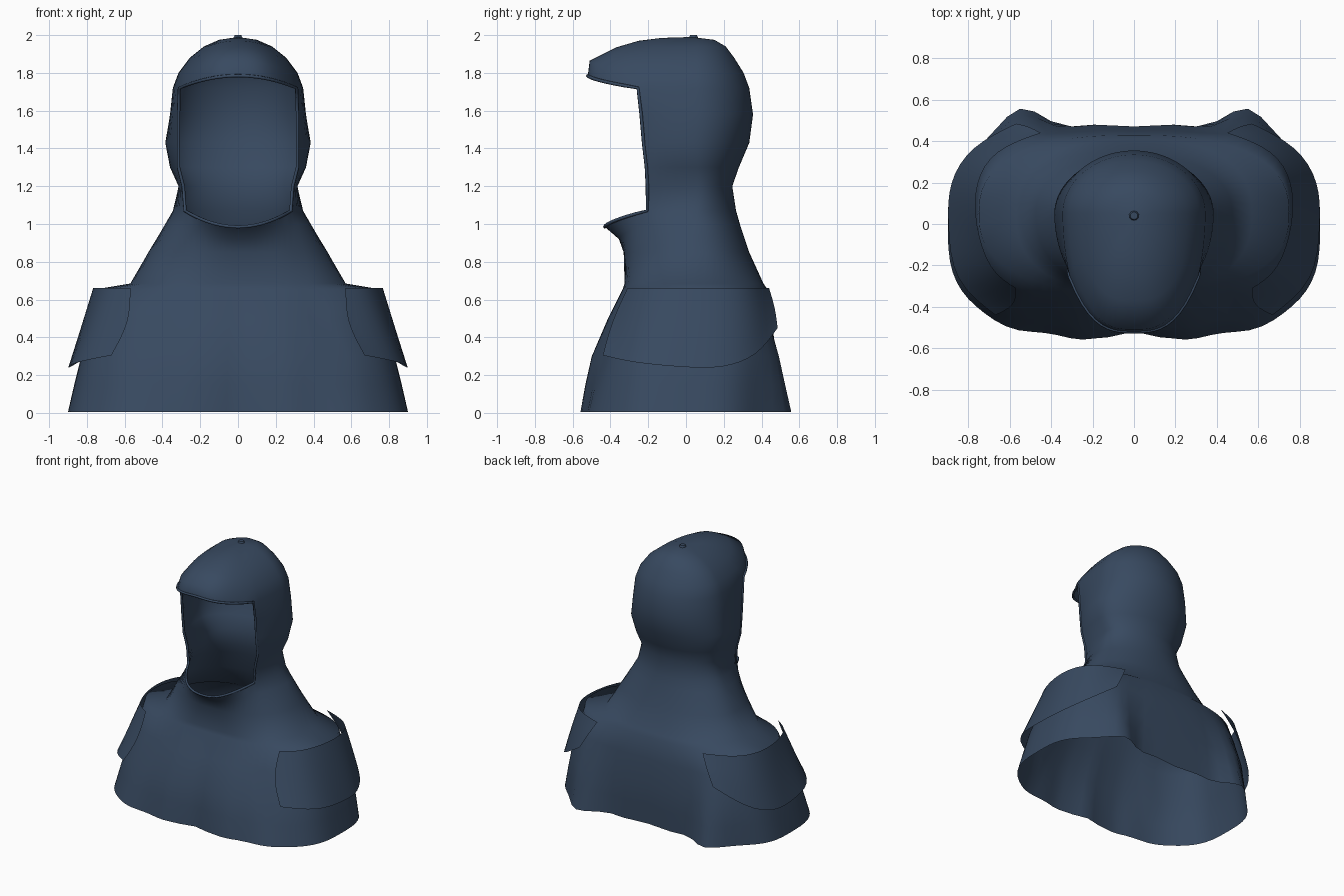
import bpy, bmesh, math

if "Cube" in bpy.data.objects:
    bpy.data.objects.remove(bpy.data.objects["Cube"])

navy = bpy.data.materials.new("navy cloth")
navy.diffuse_color = (0.039, 0.067, 0.117, 1)
navy.use_nodes = True
navy.node_tree.nodes["Principled BSDF"].inputs["Base Color"].default_value = navy.diffuse_color

FRONT, ARC = 10, 26         # columns across the front panel and around the side


def finish(bm, name, mirror=True, angle=80):
    me = bpy.data.meshes.new(name)
    bmesh.ops.recalc_face_normals(bm, faces=bm.faces)
    bm.to_mesh(me)
    bm.free()
    me.materials.append(navy)
    ob = bpy.data.objects.new(name, me)
    bpy.context.collection.objects.link(ob)
    bpy.ops.object.select_all(action='DESELECT')
    ob.select_set(True)
    bpy.context.view_layer.objects.active = ob
    bpy.ops.object.shade_smooth_by_angle(angle=math.radians(angle))
    if mirror:
        ob.modifiers.new("mirror", 'MIRROR').merge_threshold = 0.002
    return ob


def bump(x, centre, width):
    return math.exp(-((x - centre) / width) ** 2)


def half_ring(z, w, yb, xe, ye, yf, lift=0):
    """Half of a cross-section: front panel up to (xe, ye), then round the side to the back."""
    p = 0.65 if z < 0.6 else min(1, 0.8 + 0.48 * (z - 0.655))   # squarer near the hem
    cy = 0.05 * min(1, z / 0.6)
    a = math.asin((xe / w) ** (1 / p))
    depth = (cy - ye) / math.cos(a) ** p
    pts = []
    for i in range(FRONT):
        s = i / FRONT
        pts.append([xe * s, ye + (yf - ye) * (1 - s ** 3), z + lift * (1 - s * s)])
    for i in range(ARC + 1):
        t = a + (math.pi - a) * i / ARC
        c = math.cos(t)
        y = cy + (yb - cy) * abs(c) ** p if c < 0 else cy - depth * c ** p
        pts.append([w * max(math.sin(t), 0) ** p, y, z])
    pts[0][0] = pts[-1][0] = 0
    # folds that fade out upward
    k = max(0, 1 - z / 0.66) ** 1.3
    for q in pts:
        x = q[0]
        if q[1] > 0.2:
            q[1] += k * (0.125 * bump(x, 0.55, 0.14) + 0.035 * bump(x, 0.12, 0.07)
                         - 0.01 * bump(x, 0, 0.05))
        elif q[1] < -0.2:
            q[1] += k * (0.03 * bump(x, 0, 0.08) - 0.015 * bump(x, 0.27, 0.08)
                         - 0.025 * bump(x, 0.6, 0.12))
    return pts


# cape: z, half width, back y, panel edge x, panel edge y, front y, front lift
CAPE = [
    (0.005, .90, .47, .62, -.47, -.55),
    (0.15, .867, .473, .57, -.445, -.53),
    (0.30, .83, .475, .52, -.42, -.50),
    (0.50, .76, .45, .42, -.36, -.415),
    (0.655, .75, .43, .38, -.30, -.335),
    (0.685, .57, .41, .34, -.285, -.325),
    (0.85, .475, .335, .32, -.245, -.33),
    (1.00, .385, .285, .30, -.215, -.355, -.08),
    (1.07, .345, .265, .28, -.205, -.43, -.085),
]
# sides of the face opening: z, half width, back y, edge y
SIDES = [(1.20, .315, .245, -.205), (1.30, .36, .28, -.21),
         (1.43, .385, .335, -.225), (1.58, .36, .355, -.238)]
# brim and crown: z, half width, back y, edge y, front y, front lift
CROWN = [
    (1.72, .345, .335, -.255, -.52, .065),
    (1.80, .315, .305, -.25, -.51, .065),
    (1.88, .255, .255, -.21, -.37, .055),
    (1.94, .18, .21, -.14, -.25, .03),
    (1.975, .10, .15, -.07, -.13, .01),
]
pts = [half_ring(*r) for r in CAPE]
pts += [half_ring(z, w, yb, min(.315, .92 * w), ye, ye) for z, w, yb, ye in SIDES]
pts += [half_ring(z, w, yb, .9 * w, ye, yf, up) for z, w, yb, ye, yf, up in CROWN]
RIM = len(CAPE) - 1                 # rows bounding the face opening
BRIM = len(CAPE) + len(SIDES)

# hooded cape, with the face opening left out
bm = bmesh.new()
grid = [[bm.verts.new(p) for p in row] for row in pts]
for r in range(len(grid) - 1):
    for c in range(FRONT + ARC):
        if RIM <= r < BRIM and c < FRONT:
            continue
        bm.faces.new((grid[r][c], grid[r][c + 1], grid[r + 1][c + 1], grid[r + 1][c]))
apex = bm.verts.new((0, 0.03, 1.99))
for c in range(FRONT + ARC):
    bm.faces.new((grid[-1][c], grid[-1][c + 1], apex))
bmesh.ops.delete(bm, geom=[v for v in bm.verts if not v.link_faces], context='VERTS')
finish(bm, "hooded_cape")

# hem cord round the face opening
edge = (pts[RIM][:FRONT] + [pts[r][FRONT] for r in range(RIM, BRIM + 1)]
        + pts[BRIM][:FRONT][::-1])
loop = edge + [[-x, y, z] for x, y, z in edge[-2:0:-1]]
cu = bpy.data.curves.new("face_hem", 'CURVE')
cu.dimensions = '3D'
cu.bevel_depth = 0.009
cu.bevel_resolution = 1
sp = cu.splines.new('POLY')
sp.points.add(len(loop) - 1)
for q, co in zip(sp.points, loop):
    q.co = (*co, 1)
sp.use_cyclic_u = True
cu.materials.append(navy)
bpy.context.collection.objects.link(bpy.data.objects.new("face_hem", cu))

# loose shoulder flaps, from the top edge to the hanging edge
TOP = [(.57, -.31), (.70, -.23), (.77, 0), (.77, .2), (.68, .36), (.45, .44)]
HANG = [(.67, -.44, .305), (.88, -.28, .265), (.90, 0, .24),
        (.90, .2, .235), (.79, .38, .30), (.57, .485, .45)]
top = [(x, y, 0.66) for x, y in TOP]
mid = [((a[0] + b[0]) / 2, (a[1] + b[1]) / 2 - (0.02 if a[1] < 0 else -0.01), (a[2] + b[2]) / 2)
       for a, b in zip(top, HANG)]
mid[0] = (mid[0][0] - 0.05, mid[0][1], mid[0][2])
bm = bmesh.new()
grid = [[bm.verts.new(p) for p in row] for row in (top, mid, HANG)]
for lo, hi in zip(grid, grid[1:]):
    for c in range(len(lo) - 1):
        bm.faces.new((lo[c], lo[c + 1], hi[c + 1], hi[c]))
flaps = finish(bm, "shoulder_flaps", angle=180)
sub = flaps.modifiers.new("soften", 'SUBSURF')
sub.levels = sub.render_levels = 2
sub.boundary_smooth = 'PRESERVE_CORNERS'

# small button on the crown
bm = bmesh.new()
bmesh.ops.create_cone(bm, cap_ends=True, segments=10, radius1=0.027, radius2=0.018, depth=0.02)
bmesh.ops.translate(bm, verts=bm.verts, vec=(0, 0.04, 1.99))
finish(bm, "crown_button", mirror=False, angle=30)
